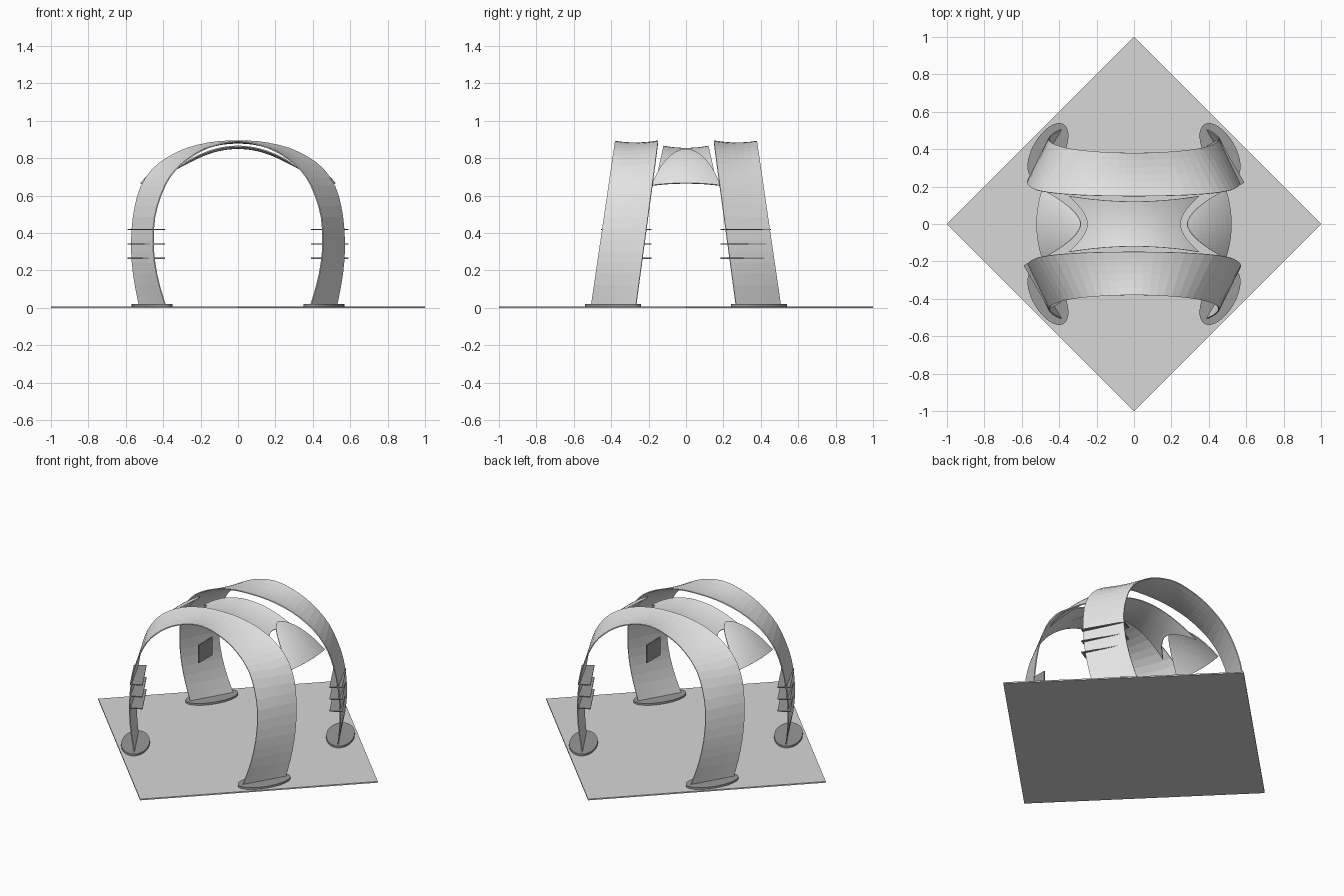
import bpy, bmesh, math
from mathutils import Vector, Matrix

cube = bpy.data.objects.get("Cube")
if cube:
    bpy.data.objects.remove(cube)


def material(name, value):
    m = bpy.data.materials.new(name)
    m.use_nodes = True
    col = (value, value, value, 1)
    m.diffuse_color = col
    m.node_tree.nodes["Principled BSDF"].inputs["Base Color"].default_value = col
    return m


SHELL = material("pale shell", 0.8)
GROUND = material("light paving", 0.68)
FITTING = material("mid grey fitting", 0.32)


def finish(name, bm, mat):
    me = bpy.data.meshes.new(name)
    bm.to_mesh(me)
    bm.free()
    me.materials.append(mat)
    ob = bpy.data.objects.new(name, me)
    bpy.context.collection.objects.link(ob)
    return ob


def sheet(name, func, nu, nv, mat, thick=0.006):
    """Thin shell from a function of two parameters in 0..1."""
    bm = bmesh.new()
    grid = [[bm.verts.new(func(i / nu, j / nv)) for j in range(nv + 1)] for i in range(nu + 1)]
    for i in range(nu):
        for j in range(nv):
            bm.faces.new((grid[i][j], grid[i + 1][j], grid[i + 1][j + 1], grid[i][j + 1]))
    bmesh.ops.remove_doubles(bm, verts=bm.verts, dist=0.0005)
    bmesh.ops.recalc_face_normals(bm, faces=bm.faces)
    if sum(f.normal.z * f.calc_area() for f in bm.faces) < 0:
        bmesh.ops.reverse_faces(bm, faces=bm.faces)
    ob = finish(name, bm, mat)
    mod = ob.modifiers.new("thickness", "SOLIDIFY")
    mod.thickness = thick
    return ob


def solid(name, mat, matrix, sides=0):
    """Unit box, or unit disc with the given number of sides, placed by a matrix."""
    bm = bmesh.new()
    if sides:
        bmesh.ops.create_cone(bm, cap_ends=True, segments=sides, radius1=1, radius2=1, depth=1)
    else:
        bmesh.ops.create_cube(bm, size=1)
    bmesh.ops.transform(bm, matrix=matrix, verts=bm.verts)
    return finish(name, bm, mat)


def place(x, y, z, angle, sx, sy, sz):
    return (Matrix.Translation((x, y, z)) @ Matrix.Rotation(math.radians(angle), 4, "Z")
            @ Matrix.Diagonal((sx, sy, sz, 1)))


def spline(pts, t):
    """Smooth curve through points, t in 0..1."""
    n = len(pts) - 1
    i = min(int(t * n), n - 1)
    f = t * n - i
    a, b, c, d = (Vector(pts[min(max(k, 0), n)]) for k in (i - 1, i, i + 1, i + 2))
    return 0.5 * (2 * b + (c - a) * f + (2 * a - 5 * b + 4 * c - d) * f ** 2
                  + (3 * b - a - 3 * c + d) * f ** 3)


def full(half):
    return half + [(-x, z) for x, z in reversed(half[:-1])]


# Arch edges as (x, z), foot to crown
INNER = full([(.53, .01), (.56, .17), (.572, .33), (.56, .5), (.52, .65), (.435, .765),
              (.3, .845), (.15, .885), (0, .895)])
OUTER = full([(.39, .01), (.435, .17), (.455, .33), (.445, .5), (.39, .66), (.32, .755),
              (.22, .83), (.11, .875), (0, .893)])


def arch(side):
    def surface(t, v):
        a, b = spline(OUTER, t), spline(INNER, t)
        pa = Vector((a.x, -.51 + .146 * a.y, a.y))
        pb = Vector((b.x, -.27 + .135 * b.y, b.y))
        p = pa.lerp(pb, v)
        p.z -= .04 * v * (1 - v) * math.sin(math.pi * t) ** 4
        return (p.x, -side * p.y, p.z)
    return surface


for side, label in ((-1, "front"), (1, "back")):
    sheet(label + "_arch", arch(side), 44, 6, SHELL)


# Saddle roof with scooped ends
def roof(s, t):
    u, v = 2 * s - 1, 2 * t - 1
    x = u * (.25 + .1 * v * v)
    y = v * (.12 + .03 * (x / .35) ** 2)
    return (x, y, .867 - 1.1 * x * x - .012 * (1 - v * v))


sheet("roof_canopy", roof, 24, 14, SHELL)


# Leaf shaped side canopies
def leaf(sign):
    def surface(s, t):
        v = 2 * t - 1
        top = .285 + .205 * abs(v) ** 1.7
        x = top + (.522 - .03 * v * v - top) * s
        d = x - .285
        return (sign * x, .185 * v, .85 - .4 * d - 1.56 * d * d - .045 * v * v)
    return surface


for sign, label in ((-1, "right"), (1, "left")):
    sheet(label + "_side_canopy", leaf(sign), 8, 20, SHELL)

# Ground slab
solid("ground_slab", GROUND, place(0, 0, .004, 0, 1, 1, .008), 4)

# Oval foot plates
for sx in (-1, 1):
    for sy in (-1, 1):
        name = ("front" if sy < 0 else "back") + ("_left" if sx > 0 else "_right")
        solid(name + "_foot_plate", FITTING,
              place(sx * .46, sy * .39, .014, -60 * sx * sy, .166, .083, .012), 32)

# Shelves on one diagonal pair of legs, upright panels on the other
for turn, label in ((1, "front"), (-1, "back")):
    for k in range(3):
        solid(f"{label}_shelf_{k + 1}", FITTING,
              place(-.49 * turn, -.32 * turn, .265 + .077 * k, -60, .27, .075, .006))
    solid(label + "_panel", FITTING, place(.465 * turn, -.33 * turn, .34, 0, .008, .14, .115))
